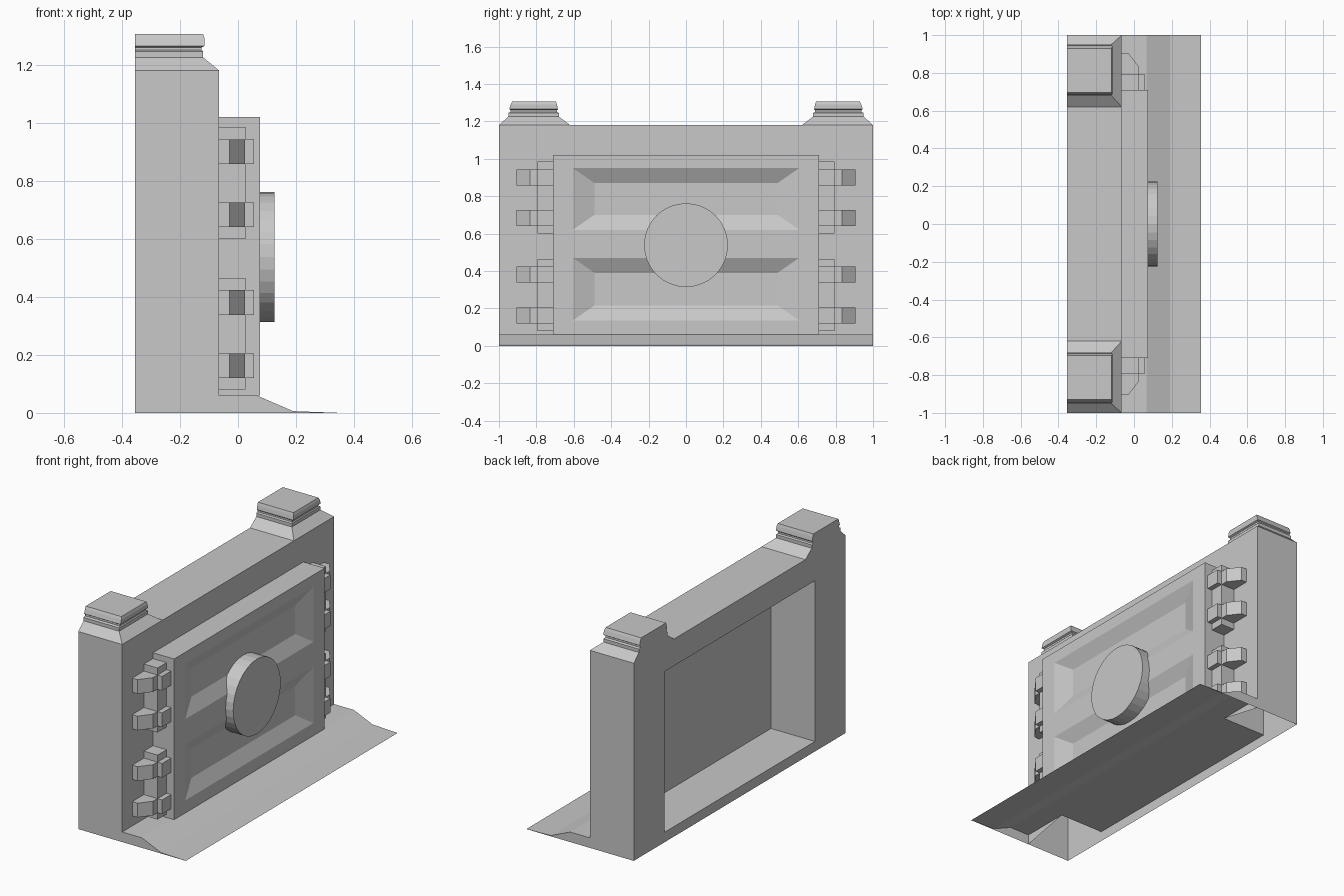
import bpy, bmesh, math

if "Cube" in bpy.data.objects:
    bpy.data.objects.remove(bpy.data.objects["Cube"])

mat = bpy.data.materials.new("plain_grey")
mat.diffuse_color = (0.58, 0.58, 0.58, 1)
mat.use_nodes = True
mat.node_tree.nodes["Principled BSDF"].inputs["Base Color"].default_value = mat.diffuse_color


def finish(name, bm, recalc=True):
    bmesh.ops.remove_doubles(bm, verts=bm.verts, dist=1e-5)
    if recalc:
        bmesh.ops.recalc_face_normals(bm, faces=bm.faces)
    me = bpy.data.meshes.new(name)
    bm.to_mesh(me)
    bm.free()
    me.materials.append(mat)
    ob = bpy.data.objects.new(name, me)
    bpy.context.collection.objects.link(ob)
    return ob


def mirror_y(ob):
    m = ob.modifiers.new("mirror", 'MIRROR')
    m.use_axis = (False, True, False)
    m.use_mirror_merge = False


def face(bm, pts):
    return bm.faces.new([bm.verts.new(p) for p in pts])


def loft(bm, loops, cap_start=True, cap_end=True, closed=False):
    rows = [[bm.verts.new(p) for p in loop] for loop in loops]
    pairs = list(zip(rows, rows[1:])) + ([(rows[-1], rows[0])] if closed else [])
    for a, b in pairs:
        for i in range(len(a)):
            j = (i + 1) % len(a)
            bm.faces.new((a[i], a[j], b[j], b[i]))
    if cap_start:
        bm.faces.new(rows[0][::-1])
    if cap_end:
        bm.faces.new(rows[-1])


def rect_x(x, y, z0, z1):
    return [(x, -y, z0), (x, y, z0), (x, y, z1), (x, -y, z1)]


BACK, FRONT = -0.355, -0.065

# Hollow wall frame with a rectangular opening and open underside
bm = bmesh.new()
loft(bm, [rect_x(BACK, 1, 0, 1.18), rect_x(FRONT, 1, 0, 1.18),
          rect_x(FRONT, .71, .06, 1.02), rect_x(BACK, .71, .06, 1.02)],
     False, False, closed=True)
bmesh.ops.recalc_face_normals(bm, faces=bm.faces)
low = [f for f in bm.faces if all(v.co.z < .001 for v in f.verts)]
sill = [f for f in bm.faces if abs(f.normal.x) > .9
        and f.calc_center_median().z < .05 and f.calc_center_median().x > -.1]
bmesh.ops.delete(bm, geom=low + sill, context='FACES')
finish("wall_frame", bm, False)

# Stepped caps on the two wall ends
bm = bmesh.new()
levels = [(1.18, -.065, .62, 1.0), (1.225, -.12, .68, .95), (1.245, -.12, .68, .95),
          (1.25, -.125, .69, .937), (1.26, -.125, .69, .937), (1.265, -.115, .685, .945),
          (1.29, -.115, .69, .937), (1.305, -.12, .695, .93)]
loft(bm, [[(BACK, a, z), (x, a, z), (x, b, z), (BACK, b, z)] for z, x, a, b in levels],
     cap_start=False)
mirror_y(finish("end_caps", bm))

# Threshold ramp: a bent sheet with closed ends
bm = bmesh.new()
prof = [(FRONT, .06), (.065, .06), (.19, .006), (.355, 0)]
for (x0, z0), (x1, z1) in zip(prof, prof[1:]):
    face(bm, [(x0, -1, z0), (x1, -1, z1), (x1, 1, z1), (x0, 1, z0)])
face(bm, [(FRONT, -1, 0), (.355, -1, 0)] + [(x, -1, z) for x, z in prof[2::-1]])
face(bm, [(x, 1, z) for x, z in prof[:3]] + [(.355, 1, 0), (FRONT, 1, 0)])
finish("threshold_ramp", bm, False)

# Door slab with two sunken panels
DF, FLOOR = .075, .035
bm = bmesh.new()
ys = [-.71, -.605, .605, .71]
zs = [.06, .135, .47, .62, .95, 1.02]
for i in range(3):
    for j in range(5):
        y0, y1, z0, z1 = ys[i], ys[i + 1], zs[j], zs[j + 1]
        outer = [(DF, y0, z0), (DF, y1, z0), (DF, y1, z1), (DF, y0, z1)]
        if i == 1 and j in (1, 3):
            d, e = .115, .08
            inner = [(FLOOR, y0 + d, z0 + e), (FLOOR, y1 - d, z0 + e),
                     (FLOOR, y1 - d, z1 - e), (FLOOR, y0 + d, z1 - e)]
            loft(bm, [outer, inner], cap_start=False)
        else:
            face(bm, outer)
# slab edges follow the front grid so the mesh stays joined
for y in (-.71, .71):
    for a, b in zip(zs, zs[1:]):
        face(bm, [(FRONT, y, a), (DF, y, a), (DF, y, b), (FRONT, y, b)])
for z in (.06, 1.02):
    for a, b in zip(ys, ys[1:]):
        face(bm, [(FRONT, a, z), (FRONT, b, z), (DF, b, z), (DF, a, z)])
for i in range(3):
    for j in range(5):
        face(bm, [(FRONT, ys[k], zs[m]) for k, m in
                  ((i, j), (i, j + 1), (i + 1, j + 1), (i + 1, j))])
finish("door", bm)

# Round boss in the middle of the door
bm = bmesh.new()
N = 32
loft(bm, [[(x, .224 * math.cos(2 * math.pi * k / N), .538 + .224 * math.sin(2 * math.pi * k / N))
           for k in range(N)] for x in (.03, .125)])
finish("round_boss", bm)


def prism(bm, pts, z0, z1):
    loft(bm, [[(x, y, z0) for x, y in pts], [(x, y, z1) for x, y in pts]])


# Hinge plates, then the hinge arms wrapping over them
for name, z0, z1 in (("upper_hinge_plates", .60, .985), ("lower_hinge_plates", .08, .465)):
    bm = bmesh.new()
    prism(bm, [(FRONT, .71), (.025, .71), (.025, .795), (FRONT, .795)], z0, z1)
    mirror_y(finish(name, bm))

arm = [(FRONT, .71), (.055, .71), (.055, .795), (.024, .795),
       (.024, .835), (-.03, .905), (FRONT, .905)]
bm = bmesh.new()
for z in (.12, .338, .64, .858):
    prism(bm, arm, z, z + .085)
mirror_y(finish("hinge_arms", bm))
